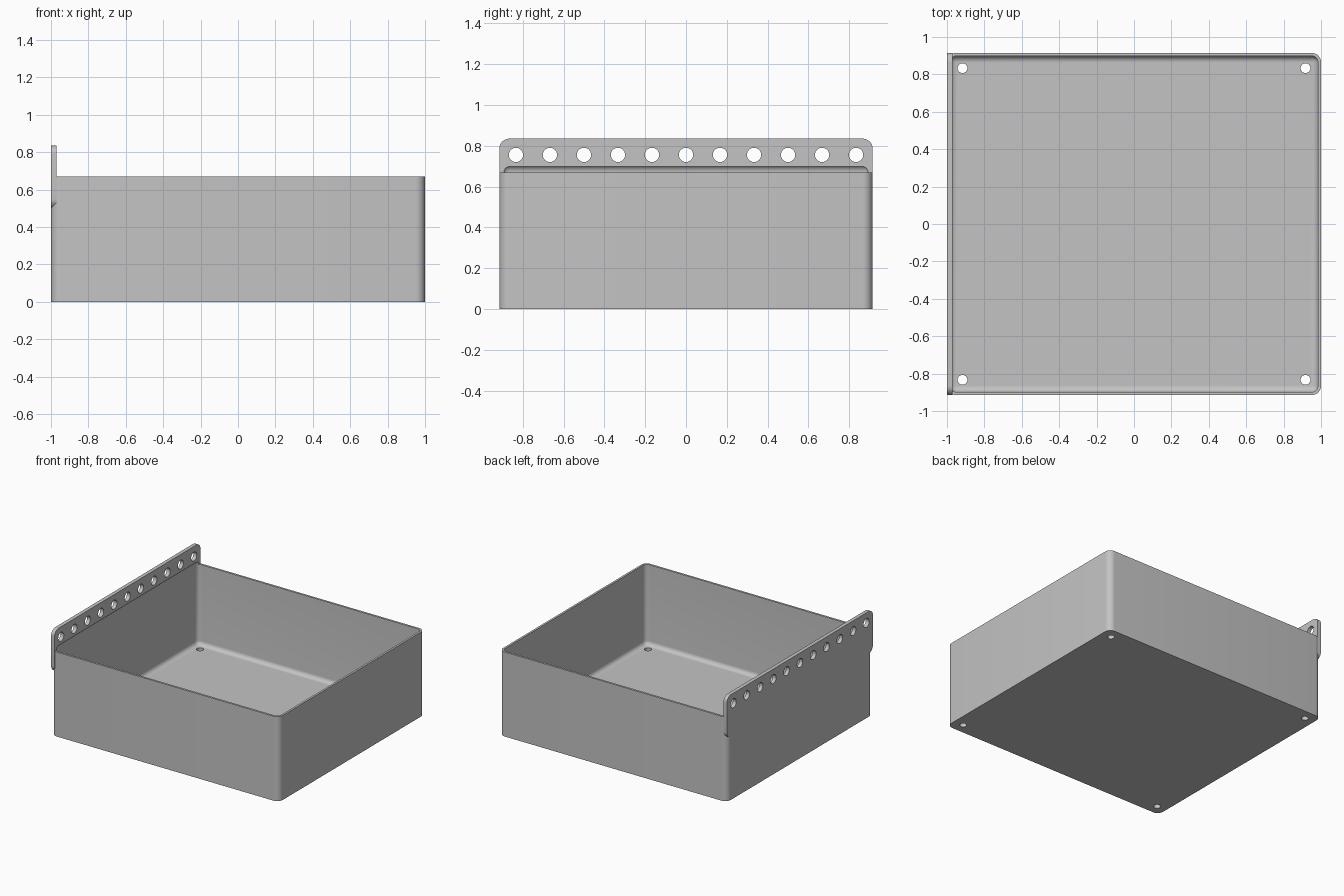
import bpy, bmesh, math
from mathutils import Matrix

if "Cube" in bpy.data.objects:
    bpy.data.objects.remove(bpy.data.objects["Cube"], do_unlink=True)

HALF_Y, WALL, FLOOR, RIM, R = 0.915, 0.0167, 0.033, 0.67, 0.05

grey = bpy.data.materials.new("plain grey")
grey.use_nodes = True
COLOUR = (0.55, 0.55, 0.55, 1)
grey.diffuse_color = COLOUR
grey.node_tree.nodes["Principled BSDF"].inputs["Base Color"].default_value = COLOUR


def finish(name, bm):
    mesh = bpy.data.meshes.new(name)
    bm.to_mesh(mesh)
    bm.free()
    mesh.materials.append(grey)
    obj = bpy.data.objects.new(name, mesh)
    bpy.context.collection.objects.link(obj)
    return obj


def rounded_box(name, low, high, radius, axis=None):
    """Box with the edges along one axis rounded, or all of them."""
    bm = bmesh.new()
    bmesh.ops.create_cube(bm, size=1)
    for v in bm.verts:
        v.co = [(high[i] + low[i]) / 2 + v.co[i] * (high[i] - low[i]) for i in range(3)]
    edges = [e for e in bm.edges if axis is None
             or abs((e.verts[0].co - e.verts[1].co).normalized()[axis]) > 0.9]
    bmesh.ops.bevel(bm, geom=edges, offset=radius, segments=8, profile=0.5, affect='EDGES')
    return finish(name, bm)


def drills(name, centres, radius, depth, turn):
    """Row of cylinders used to drill holes."""
    bm = bmesh.new()
    for c in centres:
        bmesh.ops.create_cone(bm, cap_ends=True, segments=32, radius1=radius, radius2=radius,
                              depth=depth, matrix=Matrix.Translation(c) @ turn)
    return finish(name, bm)


def combine(obj, other, operation):
    mod = obj.modifiers.new(operation.lower(), 'BOOLEAN')
    mod.operation, mod.object, mod.solver = operation, other, 'EXACT'
    bpy.context.view_layer.objects.active = obj
    bpy.ops.object.modifier_apply(modifier=mod.name)
    bpy.data.objects.remove(other, do_unlink=True)


# Outer tray with rounded upright corners, and the mounting flange on one side
tray = rounded_box("tray", (-1, -HALF_Y, 0), (1, HALF_Y, RIM), R, axis=2)
flange = rounded_box("mounting_flange", (-1, -HALF_Y, 0.5), (-0.97, HALF_Y, 0.835), R, axis=0)
combine(tray, flange, 'UNION')

# Cavity, rounded on every edge, slightly undercutting the flange
cavity = rounded_box("cavity", (-1 + WALL, -HALF_Y + WALL, FLOOR),
                     (1 - WALL, HALF_Y - WALL, 0.705), 0.0333)
combine(tray, cavity, 'DIFFERENCE')

# Row of flange holes
row = [(-0.985, (i - 5) / 6, 0.755) for i in range(11)]
combine(tray, drills("flange_drills", row, 0.035, 0.1, Matrix.Rotation(math.pi / 2, 4, 'Y')),
        'DIFFERENCE')

# Four floor holes
corners = [(x, y, FLOOR / 2) for x in (-0.917, 0.917) for y in (-0.833, 0.833)]
combine(tray, drills("floor_drills", corners, 0.026, 0.1, Matrix.Identity(4)), 'DIFFERENCE')

# Smooth the rounded edges, keep the rims sharp
bpy.ops.object.select_all(action='DESELECT')
tray.select_set(True)
bpy.context.view_layer.objects.active = tray
bpy.ops.object.shade_smooth_by_angle(angle=math.radians(30))
